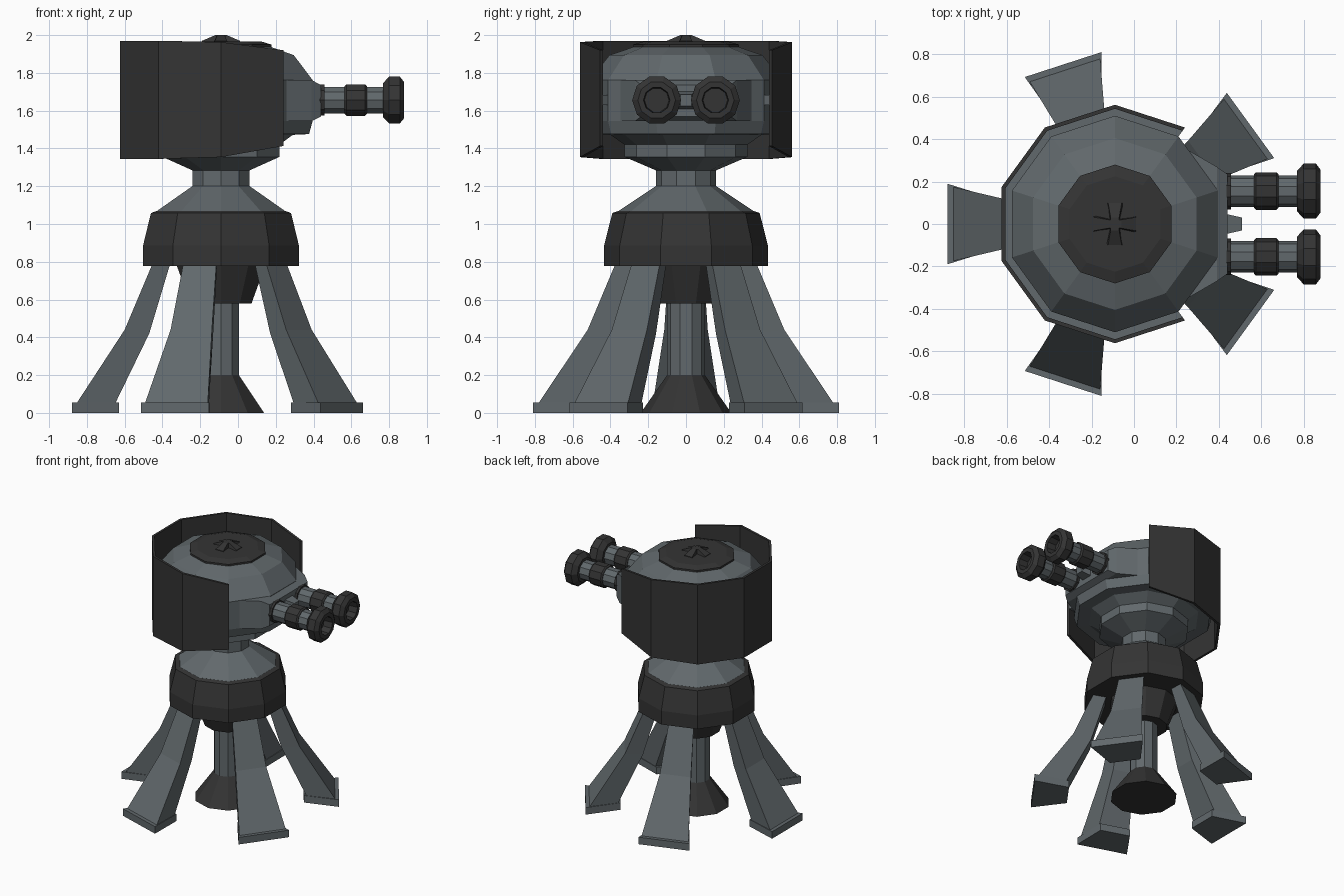
import bpy, bmesh, math
from mathutils import Vector

if "Cube" in bpy.data.objects:
    bpy.data.objects.remove(bpy.data.objects["Cube"])

CX = -0.09                      # turret axis
SIDES = 10


def material(name, rgb):
    m = bpy.data.materials.new(name)
    m.diffuse_color = (*rgb, 1)
    m.use_nodes = True
    m.node_tree.nodes["Principled BSDF"].inputs["Base Color"].default_value = m.diffuse_color
    return m


GREY = material("steel grey", (0.120, 0.140, 0.150))
DARK = material("charcoal", (0.034, 0.034, 0.034))


def finish(name, bm, mat):
    bmesh.ops.remove_doubles(bm, verts=bm.verts, dist=1e-5)
    bmesh.ops.recalc_face_normals(bm, faces=bm.faces)
    me = bpy.data.meshes.new(name)
    bm.to_mesh(me)
    bm.free()
    me.materials.append(mat)
    ob = bpy.data.objects.new(name, me)
    bpy.context.collection.objects.link(ob)
    return ob


def loft(name, rings, mat, bm=None, close=False):
    """Skin a list of equal-length point loops; cap the ends or close the chain."""
    own = bm is None
    bm = bm or bmesh.new()
    vs = [[bm.verts.new(p) for p in r] for r in rings]
    n = len(vs[0])
    pairs = list(zip(vs, vs[1:])) + ([(vs[-1], vs[0])] if close else [])
    for a, b in pairs:
        for i in range(n):
            j = (i + 1) % n
            bm.faces.new((a[i], a[j], b[j], b[i]))
    if not close:
        bm.faces.new(vs[0])
        bm.faces.new(vs[-1])
    return finish(name, bm, mat) if own else bm


def angle(i, n=SIDES):
    return math.pi * (2 * i + 1) / n


def lathe(name, profile, mat):
    """Vertical decagonal solid from (radius, z) pairs."""
    return loft(name, [[(CX + r * math.cos(angle(i)), r * math.sin(angle(i)), z)
                        for i in range(SIDES)] for r, z in profile], mat)


def lathe_x(name, profile, mat, y, z):
    """Solid turned about a line along x, from (radius, x) pairs."""
    return loft(name, [[(x, y + r * math.sin(angle(i)), z + r * math.cos(angle(i)))
                        for i in range(SIDES)] for r, x in profile], mat)


# Central column and base
lathe("column_foot", [(.24, 0), (.10, .20)], DARK)
lathe("column", [(.10, .19), (.10, .60)], GREY)
lathe("lower_hub", [(.17, .58), (.25, .79)], DARK)
lathe("base_ring", [(.434, .778), (.434, .885), (.39, 1.058), (.36, 1.068)], DARK)
lathe("base_dome", [(.37, 1.06), (.16, 1.20)], GREY)
lathe("neck", [(.16, 1.19), (.16, 1.29)], GREY)

# Head
lathe("head", [(.15, 1.28), (.325, 1.355), (.325, 1.42), (.40, 1.472), (.49, 1.476),
               (.51, 1.545), (.51, 1.762), (.405, 1.894), (.27, 1.94)], GREY)
lathe("top_hatch", [(.28, 1.93), (.28, 1.95), (.225, 1.966)], DARK)

# Star-shaped knob on the hatch
bm = bmesh.new()
for k in range(4):
    c, s = math.cos(k * math.pi / 2), math.sin(k * math.pi / 2)
    rings = [[(CX + r * c - w * s, r * s + w * c, z)
              for w, z in ((-h, 1.96), (h, 1.96), (h * .8, top), (-h * .8, top))]
             for r, h, top in ((0, .025, 2.0), (.03, .025, 2.0), (.10, .04, 1.97))]
    loft("", rings, None, bm)
finish("hatch_knob", bm, DARK)


# Wrap-around shield, open to the front, and its supporting rib
def wrap(name, ri, ro, heights, mat):
    rings = []
    for deg in range(54, 307, 36):
        a = math.radians(deg)
        lo, hi = heights(abs(deg - 180))
        rings.append([(CX + r * math.cos(a), r * math.sin(a), z)
                      for r, z in ((ri, lo), (ro, lo), (ro, hi), (ri, hi))])
    return loft(name, rings, mat)


def shield_heights(d):
    return (1.413, 1.92) if d > 100 else (1.354, 1.963) if d > 80 else (1.345, 1.97)


wrap("shield", .543, .562, shield_heights, DARK)
wrap("shield_rib", .47, .55, lambda d: (1.63, 1.683), GREY)

# Gun mount
loft("gun_mount", [[(x, -y, lo), (x, y, lo), (x, y, hi), (x, -y, hi)]
                   for x, y, lo, hi in ((.20, .38, 1.545, 1.762),
                                        (.39, .27, 1.545, 1.762),
                                        (.44, .235, 1.57, 1.735))], GREY)
loft("mount_nose", [[(x, -h, 1.655 - h), (x, h, 1.655 - h), (x, h, 1.655 + h), (x, -h, 1.655 + h)]
                    for x, h in ((.43, .048), (.51, .03))], GREY)

# Twin barrels
for side, y in (("right", -.155), ("left", .155)):
    z = 1.656
    lathe_x(side + "_barrel_base", [(.086, .43), (.086, .458)], DARK, y, z)
    lathe_x(side + "_barrel", [(.074, .44), (.074, .79)], GREY, y, z)
    lathe_x(side + "_barrel_collar", [(.078, .565), (.088, .575), (.088, .672), (.078, .682)],
            DARK, y, z)
    lathe_x(side + "_muzzle", [(.095, .768), (.13, .80), (.13, .857), (.10, .88),
                               (.07, .88), (.065, .81)], DARK, y, z)

# Five splayed legs with foot pads
# Each section: z outer, outer radius, half width, z inner, inner radius, half width
LEG = ((.05, .765, .175, .05, .56, .115),
       (.44, .51, .115, .42, .38, .08),
       (.82, .35, .09, .82, .26, .065))
FOOT = ((0, .79, .19, 0, .54, .112), (.055, .79, .19, .055, .54, .112))
for k in range(5):
    a = math.pi + k * math.tau / 5
    out = Vector((math.cos(a), math.sin(a), 0))
    tan = Vector((-out.y, out.x, 0))
    for part, sections in (("leg", LEG), ("foot", FOOT)):
        rings = []
        for zo, ro, wo, zi, ri, wi in sections:
            rings.append([Vector((CX, 0, z)) + out * r + tan * w
                          for z, r, w in ((zo, ro, -wo), (zo, ro, wo), (zi, ri, wi), (zi, ri, -wi))])
        loft(f"{part}_{k + 1}", rings, GREY)
